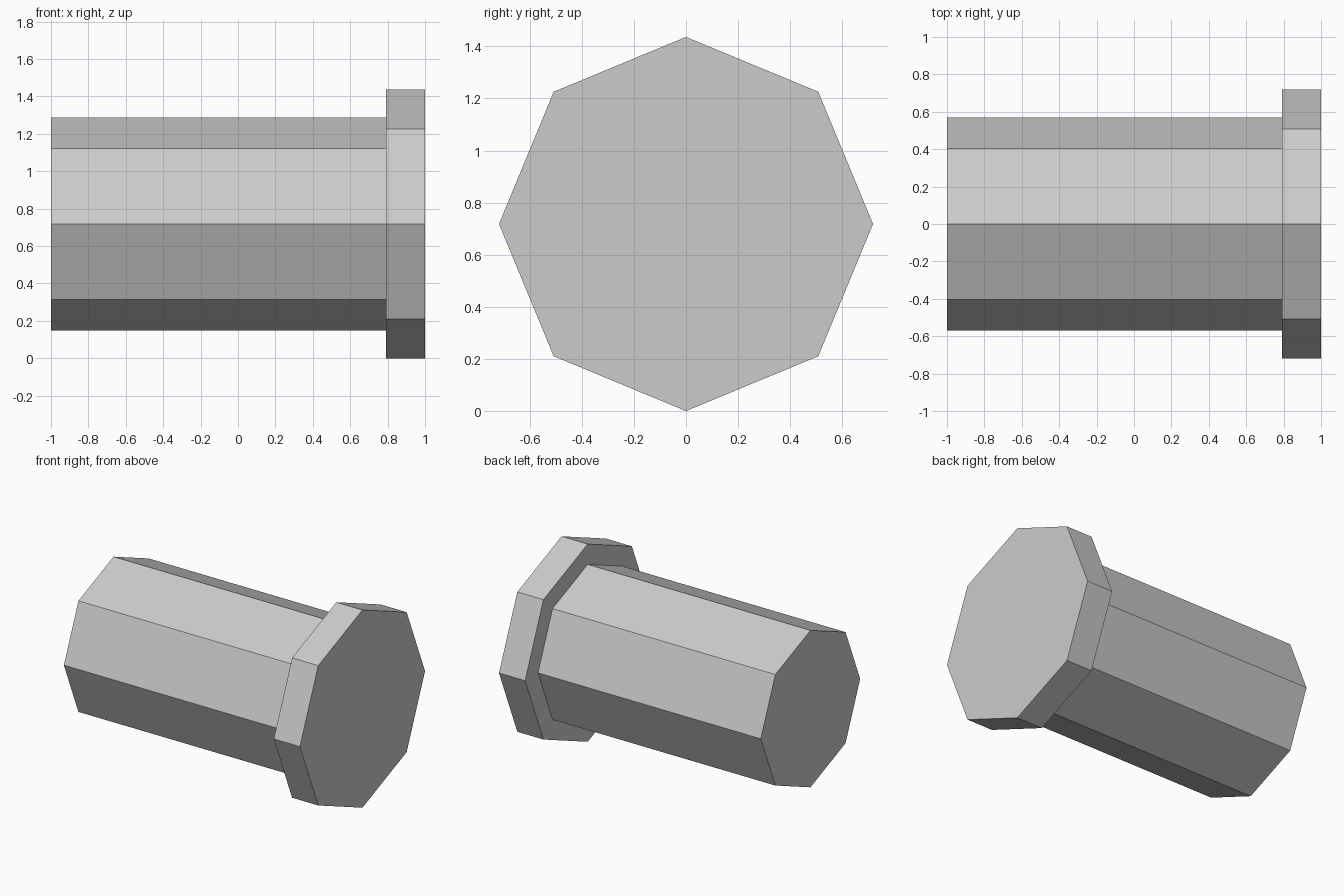
import bpy
import math

cube = bpy.data.objects.get("Cube")
if cube:
    bpy.data.objects.remove(cube, do_unlink=True)

GREY = (0.6, 0.6, 0.6, 1.0)
grey = bpy.data.materials.new("light_grey")
grey.use_nodes = True
grey.diffuse_color = GREY
grey.node_tree.nodes["Principled BSDF"].inputs["Base Color"].default_value = GREY

AXIS_HEIGHT = 0.718


def octagonal_prism(name, x_start, x_end, radius):
    """Flat-sided prism lying along x, with corners at top and bottom."""
    bpy.ops.mesh.primitive_cylinder_add(
        vertices=8, radius=radius, depth=x_end - x_start,
        location=((x_start + x_end) / 2, 0, AXIS_HEIGHT),
        rotation=(0, math.radians(90), 0))
    part = bpy.context.object
    part.name = name
    part.data.materials.append(grey)
    bpy.ops.object.shade_flat()
    return part


# Long shaft, seated just inside the wider end collar
octagonal_prism("shaft", -1.0, 0.80, 0.57)
octagonal_prism("end_collar", 0.79, 1.0, AXIS_HEIGHT)
